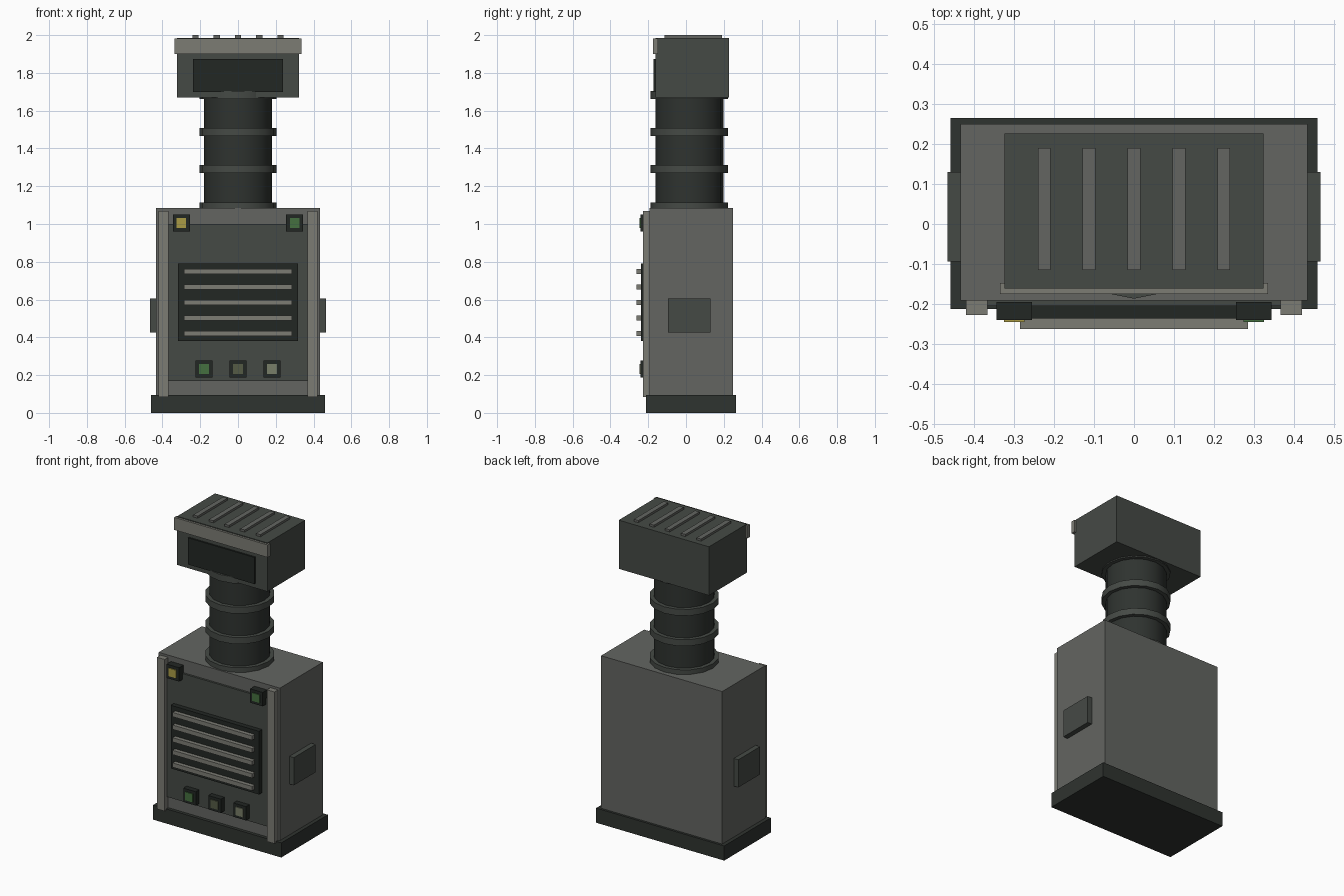
import bpy
import math

if "Cube" in bpy.data.objects:
    bpy.data.objects.remove(bpy.data.objects["Cube"])


def mat(name, r, g, b):
    m = bpy.data.materials.new(name)
    m.diffuse_color = (r, g, b, 1)
    m.use_nodes = True
    m.node_tree.nodes["Principled BSDF"].inputs["Base Color"].default_value = m.diffuse_color
    return m


BODY = mat("body_grey", 0.125, 0.13, 0.12)
PANEL = mat("panel_grey", 0.06, 0.068, 0.06)
DARK = mat("dark_grey", 0.028, 0.033, 0.029)
BLACK = mat("near_black", 0.016, 0.02, 0.017)
TRIM = mat("trim_grey", 0.2, 0.2, 0.175)
YELLOW = mat("yellow_lens", 0.40, 0.33, 0.06)
GREEN = mat("green_lens", 0.06, 0.16, 0.05)
OLIVE = mat("olive_lens", 0.09, 0.105, 0.06)
PALE = mat("pale_lens", 0.19, 0.21, 0.14)


def box(name, x, y, z, material):
    """Box from (min, max) ranges."""
    bpy.ops.mesh.primitive_cube_add(size=1, location=[sum(r) / 2 for r in (x, y, z)])
    ob = bpy.context.object
    ob.name = name
    ob.scale = [r[1] - r[0] for r in (x, y, z)]
    bpy.ops.object.transform_apply(location=False, rotation=False, scale=True)
    ob.data.materials.append(material)
    return ob


def tube(name, radius, z, material):
    """Upright 16-sided cylinder on the neck axis."""
    bpy.ops.mesh.primitive_cylinder_add(vertices=16, radius=radius, depth=z[1] - z[0],
                                        location=(0, 0.018, (z[0] + z[1]) / 2))
    ob = bpy.context.object
    ob.name = name
    ob.data.materials.append(material)
    bpy.ops.object.shade_smooth_by_angle(angle=math.radians(30))
    return ob


def lamp(name, x, z, half_lens, lens):
    """Square housing with a small coloured lens."""
    h = 0.045
    box(name + "_housing", (x - h, x + h), (-0.24, -0.195), (z - h, z + h), BLACK)
    box(name + "_lens", (x - half_lens, x + half_lens), (-0.246, -0.235),
        (z - half_lens, z + half_lens), lens)


# Base and cabinet
box("base", (-0.46, 0.46), (-0.213, 0.265), (0, 0.095), DARK)
box("cabinet", (-0.435, 0.435), (-0.192, 0.25), (0.09, 1.085), BODY)
box("front_panel", (-0.37, 0.37), (-0.205, -0.185), (0.17, 1.0), PANEL)

# Corner posts and side plates
for s, side in ((-1, "left"), (1, "right")):
    box("post_" + side, sorted((s * 0.367, s * 0.421)), (-0.228, -0.185), (0.085, 1.07), TRIM)
    box("side_plate_" + side, sorted((s * 0.42, s * 0.467)), (-0.094, 0.13), (0.425, 0.605), PANEL)

# Grille with five slats
box("grille_back", (-0.317, 0.317), (-0.237, -0.195), (0.38, 0.79), BLACK)
for i in range(5):
    z = 0.42 + i * 0.082
    box(f"grille_slat_{i + 1}", (-0.286, 0.286), (-0.263, -0.23), (z - 0.014, z + 0.014), TRIM)

# Indicator lamps and buttons
lamp("lamp_left", -0.3, 1.006, 0.026, YELLOW)
lamp("lamp_right", 0.3, 1.006, 0.026, GREEN)
for i, lens in enumerate((GREEN, OLIVE, PALE)):
    lamp(f"button_{i + 1}", (i - 1) * 0.18, 0.233, 0.027, lens)

# Neck with four rings
tube("neck", 0.18, (1.08, 1.69), DARK)
for i in range(4):
    z = 1.094 + i * 0.1965
    tube(f"neck_ring_{i + 1}", 0.205, (z - 0.021, z + 0.021), PANEL)

# Head with window, brow and top ribs
box("head", (-0.324, 0.324), (-0.161, 0.227), (1.67, 1.986), PANEL)
box("head_window", (-0.238, 0.238), (-0.172, -0.15), (1.70, 1.873), BLACK)
box("head_brow", (-0.336, 0.336), (-0.175, -0.148), (1.9, 1.981), TRIM)
for i in range(5):
    x = (i - 2) * 0.1125
    box(f"top_rib_{i + 1}", (x - 0.016, x + 0.016), (-0.115, 0.19), (1.975, 2.0), BODY)
